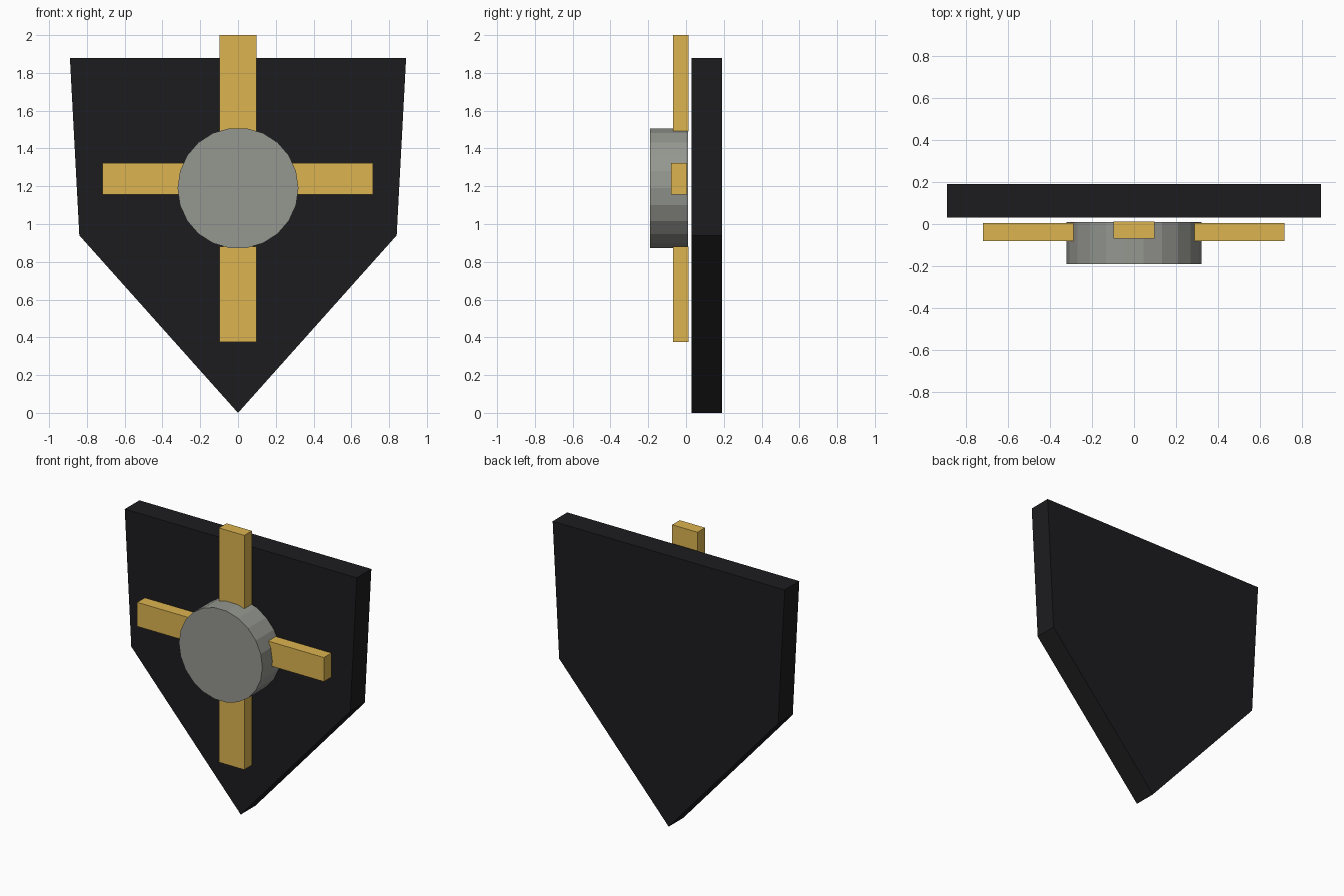
import bpy, bmesh, math
from mathutils import Matrix

if "Cube" in bpy.data.objects:
    bpy.data.objects.remove(bpy.data.objects["Cube"])


def material(name, color):
    m = bpy.data.materials.new(name)
    m.diffuse_color = (*color, 1)
    m.use_nodes = True
    m.node_tree.nodes["Principled BSDF"].inputs["Base Color"].default_value = m.diffuse_color
    return m


BLACK = material("black", (0.012, 0.012, 0.014))
GOLD = material("gold", (0.72, 0.46, 0.08))
GREY = material("grey", (0.30, 0.31, 0.28))


def extrude_profile(name, points, y0, y1, mat):
    """Extrude an (x, z) outline from y0 to y1."""
    bm = bmesh.new()
    face = bm.faces.new([bm.verts.new((x, y0, z)) for x, z in points])
    out = bmesh.ops.extrude_face_region(bm, geom=[face])
    verts = [g for g in out["geom"] if isinstance(g, bmesh.types.BMVert)]
    bmesh.ops.translate(bm, verts=verts, vec=(0, y1 - y0, 0))
    bmesh.ops.recalc_face_normals(bm, faces=bm.faces)
    mesh = bpy.data.meshes.new(name)
    bm.to_mesh(mesh)
    bm.free()
    mesh.materials.append(mat)
    obj = bpy.data.objects.new(name, mesh)
    bpy.context.collection.objects.link(obj)
    return obj


def bar(name, x0, x1, z0, z1, y0, y1):
    return extrude_profile(name, [(x0, z0), (x1, z0), (x1, z1), (x0, z1)], y0, y1, GOLD)


# Shield plate
extrude_profile("shield_plate",
                [(0, 0), (0.84, 0.94), (0.89, 1.88), (-0.89, 1.88), (-0.84, 0.94)],
                0.03, 0.19, BLACK)

# Round boss in the middle
SIDES, RADIUS, CENTRE_Z = 22, 0.32, 1.19
circle = [(RADIUS * math.cos(2 * math.pi * i / SIDES),
           CENTRE_Z + RADIUS * math.sin(2 * math.pi * i / SIDES)) for i in range(SIDES)]
extrude_profile("boss", circle, -0.19, 0.01, GREY)

# Cross arms
bar("upper_arm", -0.097, 0.097, 1.49, 2.0, -0.07, 0.013)
bar("lower_arm", -0.097, 0.097, 0.375, 0.88, -0.07, 0.013)
bar("left_arm", -0.717, -0.288, 1.155, 1.322, -0.08, 0.004)
bar("right_arm", 0.286, 0.715, 1.155, 1.322, -0.08, 0.004)
